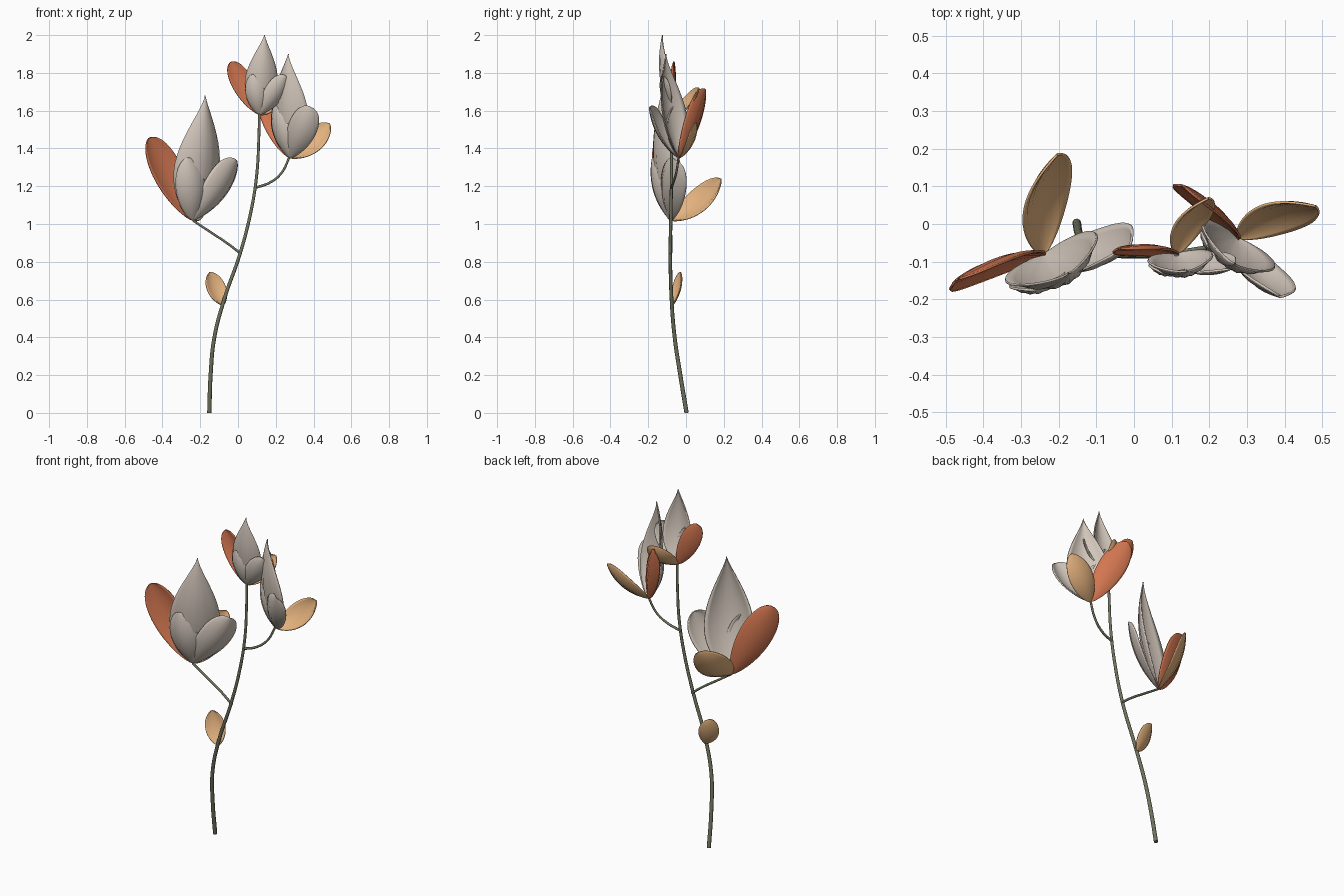
import bpy, math
from mathutils import Vector, Matrix

if "Cube" in bpy.data.objects:
    bpy.data.objects.remove(bpy.data.objects["Cube"])


def material(name, rgb):
    m = bpy.data.materials.new(name)
    m.diffuse_color = (*rgb, 1)
    m.use_nodes = True
    m.node_tree.nodes["Principled BSDF"].inputs["Base Color"].default_value = m.diffuse_color
    return m


PALE = material("pale_petal", (0.65, 0.57, 0.50))
RUST = material("rust_petal", (0.64, 0.18, 0.08))
TAN = material("tan_petal", (0.78, 0.45, 0.21))
GREEN = material("stem_green", (0.16, 0.17, 0.11))


def petal(name, mat, frame, tip, out, half, bulge, cup, a, b, hook=0.0, thick=0.006):
    """Cupped leaf surface from the frame origin to tip, convex towards out."""
    tip, out = Vector(tip), Vector(out)
    axis = tip.normalized()
    out = (out - axis * out.dot(axis)).normalized()
    side = axis.cross(out)
    ctrl = tip * 0.5 + out * bulge
    peak = a / (a + b)
    top = peak ** a * (1 - peak) ** b
    rows, cols = 24, 12
    verts, faces = [], []
    for i in range(rows + 1):
        t = 0.006 + 0.994 * (0.5 - 0.5 * math.cos(math.pi * i / rows))
        t = min(t, 0.9995)
        mid = ctrl * (2 * t * (1 - t)) + tip * (t * t)
        w = half * t ** a * (1 - t) ** b / top
        for j in range(cols + 1):
            s = 2 * j / cols - 1
            vein = 0.02 * w * math.cos(s * math.pi * 6)
            p = mid + side * (s * w + hook * t ** 8) - out * (cup * w * s * s - vein)
            verts.append(frame @ p)
    n = cols + 1
    for i in range(rows):
        for j in range(cols):
            k = i * n + j
            faces.append((k, k + 1, k + n + 1, k + n))
    me = bpy.data.meshes.new(name)
    me.from_pydata(verts, [], faces)
    me.materials.append(mat)
    me.shade_smooth()
    ob = bpy.data.objects.new(name, me)
    bpy.context.collection.objects.link(ob)
    mod = ob.modifiers.new("thickness", "SOLIDIFY")
    mod.thickness = thick
    mod.offset = 0
    return ob


def stalk(name, pts, r0, r1):
    cu = bpy.data.curves.new(name, "CURVE")
    cu.dimensions = "3D"
    cu.bevel_depth = 1.0
    cu.bevel_resolution = 3
    cu.resolution_u = 8
    cu.use_fill_caps = True
    sp = cu.splines.new("BEZIER")
    sp.bezier_points.add(len(pts) - 1)
    for i, (bp, p) in enumerate(zip(sp.bezier_points, pts)):
        bp.co = p
        bp.handle_left_type = bp.handle_right_type = "AUTO"
        bp.radius = r0 + (r1 - r0) * i / (len(pts) - 1)
    cu.materials.append(GREEN)
    ob = bpy.data.objects.new(name, cu)
    bpy.context.collection.objects.link(ob)


# Stem and side branches
stalk("main_stem", [(-0.152, 0.003, 0), (-0.145, -0.03, 0.2), (-0.125, -0.06, 0.4),
                    (-0.07, -0.077, 0.61), (0.01, -0.083, 0.84), (0.065, -0.08, 1.05),
                    (0.098, -0.077, 1.25), (0.110, -0.077, 1.45), (0.113, -0.08, 1.6)],
      0.0115, 0.007)
stalk("left_branch", [(0.018, -0.08, 0.84), (-0.05, -0.078, 0.893), (-0.15, -0.08, 0.96),
                      (-0.24, -0.083, 1.02)], 0.007, 0.006)
stalk("right_branch", [(0.085, -0.078, 1.19), (0.17, -0.067, 1.22), (0.23, -0.052, 1.27),
                       (0.275, -0.038, 1.36)], 0.007, 0.006)

# Petals of one flower of unit height: tip, outward direction, half width, bulge, cup, profile
PETALS = [
    ("tall_petal", PALE, (0.055, -0.11, 1.0), (0.03, -1, 0), 0.205, 0.16, 0.5, 0.9, 1.35, 0),
    ("left_small_petal", PALE, (-0.10, -0.11, 0.50), (-0.25, -1, 0), 0.12, 0.12, 0.45, 0.75, 0.6, 0),
    ("right_small_petal", PALE, (0.325, -0.125, 0.485), (0.3, -0.9, -0.15), 0.14, 0.11, 0.45, 0.8, 0.5, 0),
    ("rust_petal", RUST, (-0.355, 0.07, 0.66), (0.0, 0.83, -0.1), 0.135, 0.06, 0.3, 0.75, 0.5, 0),
    ("tan_petal", TAN, (0.235, 0.335, 0.33), (-0.42, 0.71, -0.55), 0.13, 0.12, 0.3, 0.75, 0.65, 0),
]

# Three flowers: base position, height, turn about z
FLOWERS = [
    ("left", (-0.24, -0.082, 1.02), 0.66, 27),
    ("top", (0.113, -0.08, 1.58), 0.42, 5),
    ("right", (0.275, -0.038, 1.35), 0.55, -33),
]
for fname, pos, size, turn in FLOWERS:
    frame = (Matrix.Translation(pos) @ Matrix.Rotation(math.radians(turn), 4, "Z")
             @ Matrix.Scale(size, 4))
    for name, *args in PETALS:
        petal(f"{fname}_flower_{name}", args[0], frame, *args[1:])

# Small leaf low on the stem
petal("stem_leaf", TAN, Matrix.Translation((-0.078, -0.07, 0.57)), (-0.07, 0.038, 0.175),
      (-0.35, 0.85, -0.3), 0.055, 0.03, 0.3, 0.7, 0.65)
